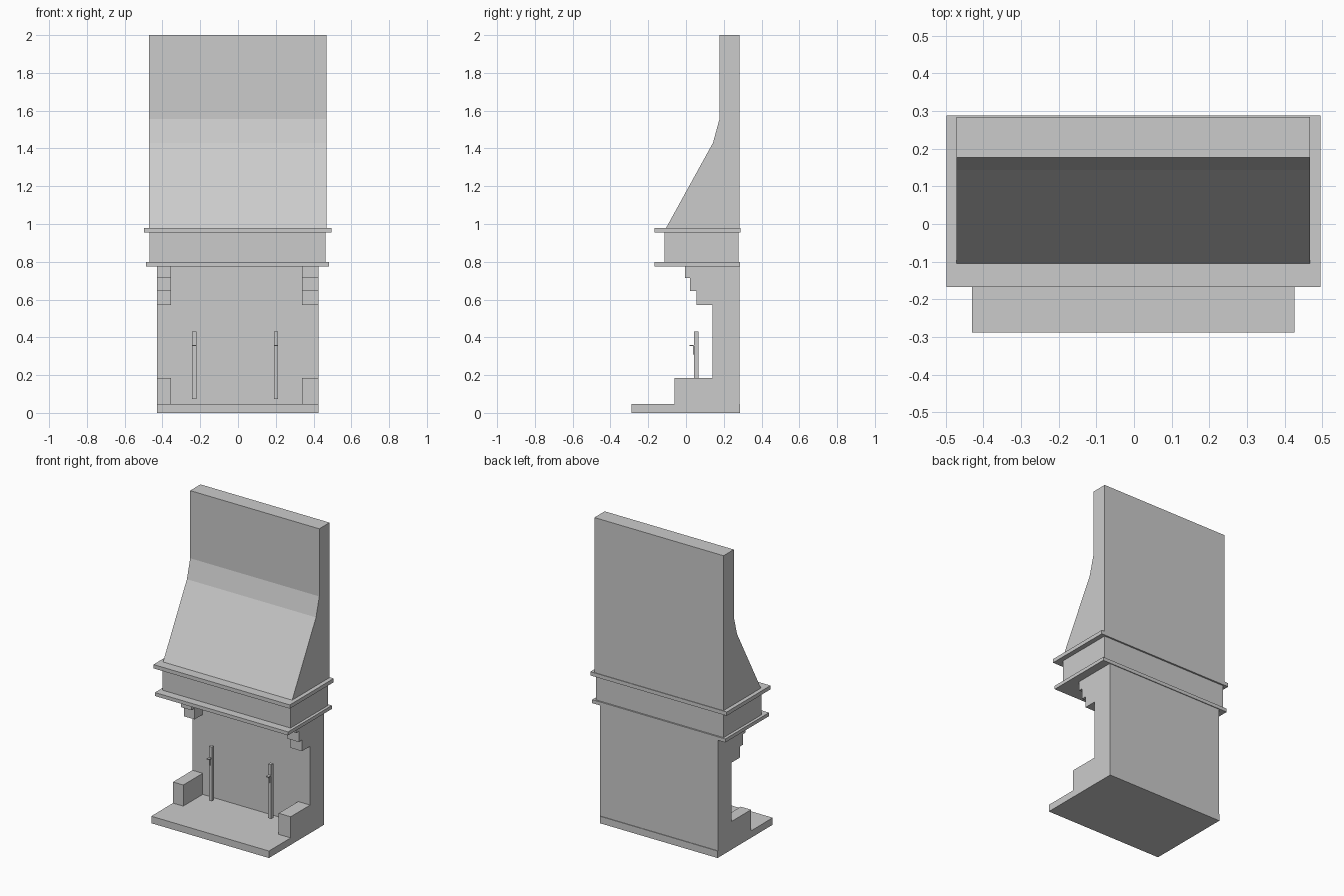
import bpy, bmesh

if "Cube" in bpy.data.objects:
    bpy.data.objects.remove(bpy.data.objects["Cube"])


def extrude_profile(name, pts, x0, x1):
    """Closed (y, z) outline extruded from x0 to x1."""
    bm = bmesh.new()
    face = bm.faces.new([bm.verts.new((x0, y, z)) for y, z in pts])
    geo = bmesh.ops.extrude_face_region(bm, geom=[face])["geom"]
    bmesh.ops.translate(bm, vec=(x1 - x0, 0, 0),
                        verts=[v for v in geo if isinstance(v, bmesh.types.BMVert)])
    bmesh.ops.recalc_face_normals(bm, faces=bm.faces[:])
    mesh = bpy.data.meshes.new(name)
    bm.to_mesh(mesh)
    bm.free()
    obj = bpy.data.objects.new(name, mesh)
    bpy.context.collection.objects.link(obj)
    return obj


def box(name, x, y, z):
    return extrude_profile(name, [(y[0], z[0]), (y[1], z[0]), (y[1], z[1]), (y[0], z[1])], *x)


# Hearth and back wall
box("hearth_slab", (-0.43, 0.427), (-0.288, 0.286), (0, 0.046))
box("back_wall", (-0.43, 0.427), (0.14, 0.282), (0.046, 0.776))

# Low hearth blocks and stepped corbels on both sides
corbel = [(0.14, 0.572), (0.055, 0.572), (0.055, 0.645), (0.022, 0.645),
          (0.022, 0.715), (-0.005, 0.715), (-0.005, 0.776), (0.14, 0.776)]
for side, x in (("left", (-0.43, -0.355)), ("right", (0.34, 0.427))):
    box("hearth_block_" + side, x, (-0.062, 0.14), (0.046, 0.185))
    extrude_profile("corbel_" + side, corbel, *x)

# Mantel: lower shelf, frieze, upper shelf
box("lower_shelf", (-0.487, 0.482), (-0.168, 0.287), (0.776, 0.799))
box("frieze", (-0.468, 0.463), (-0.115, 0.277), (0.799, 0.955))
box("upper_shelf", (-0.498, 0.495), (-0.168, 0.288), (0.955, 0.98))

# Sloping chimney hood
extrude_profile("hood", [(-0.105, 0.98), (0.143, 1.43), (0.177, 1.555), (0.177, 2.0),
                         (0.284, 2.0), (0.284, 0.98)], -0.472, 0.468)

# Upright firedogs with a small hook on the front
for side, x in (("left", -0.232), ("right", 0.201)):
    box("firedog_" + side, (x - 0.011, x + 0.011), (0.043, 0.065), (0.073, 0.43))
    box("hook_plate_" + side, (x - 0.003, x + 0.003), (0.037, 0.043), (0.31, 0.36))
    box("hook_pin_" + side, (x - 0.010, x + 0.010), (0.018, 0.043), (0.353, 0.359))
